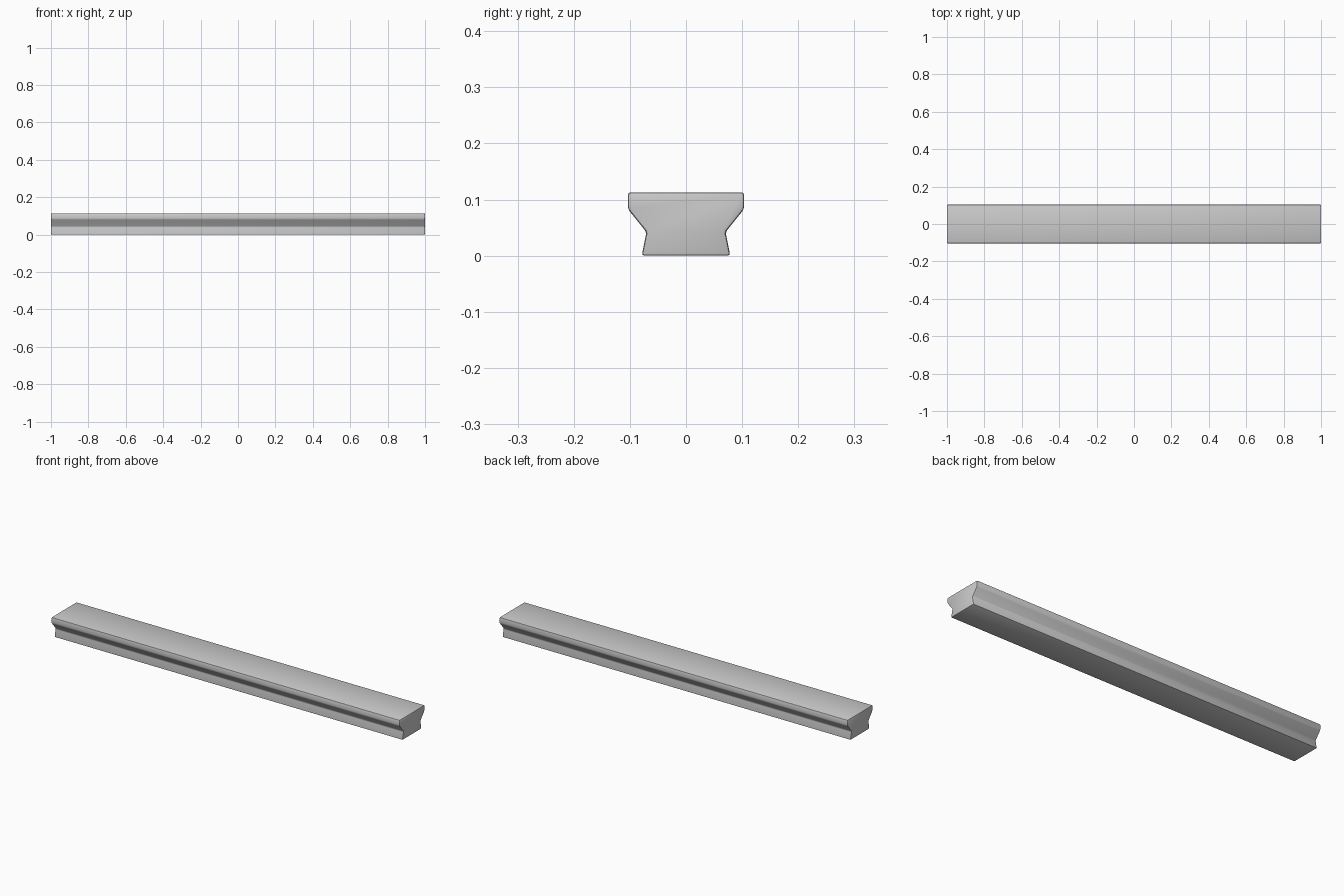
import bpy, bmesh

if "Cube" in bpy.data.objects:
    bpy.data.objects.remove(bpy.data.objects["Cube"])

# half cross-section (y, z), bottom to top; mirrored below
half = [(0.079, 0.0), (0.0705, 0.042), (0.1035, 0.083), (0.1035, 0.113)]
profile = half + [(-y, z) for y, z in reversed(half)]

# rail body: profile swept along x
bm = bmesh.new()
ring = [bm.verts.new((-1, y, z)) for y, z in profile]
cap = bm.faces.new(ring)
ext = bmesh.ops.extrude_face_region(bm, geom=[cap])
bmesh.ops.translate(bm, vec=(2, 0, 0),
                    verts=[g for g in ext["geom"] if isinstance(g, bmesh.types.BMVert)])
bmesh.ops.recalc_face_normals(bm, faces=bm.faces)
mesh = bpy.data.meshes.new("rail")
bm.to_mesh(mesh)
bm.free()
rail = bpy.data.objects.new("rail", mesh)
bpy.context.collection.objects.link(rail)

# small rounded edges
bev = rail.modifiers.new("rounded_edges", 'BEVEL')
bev.width = 0.005
bev.segments = 2
bev.limit_method = 'ANGLE'
bev.angle_limit = 0.6

# smooth shading with sharp creases kept
bpy.context.view_layer.objects.active = rail
rail.select_set(True)
bpy.ops.object.modifier_apply(modifier=bev.name)
bpy.ops.object.shade_smooth_by_angle(angle=0.6)
